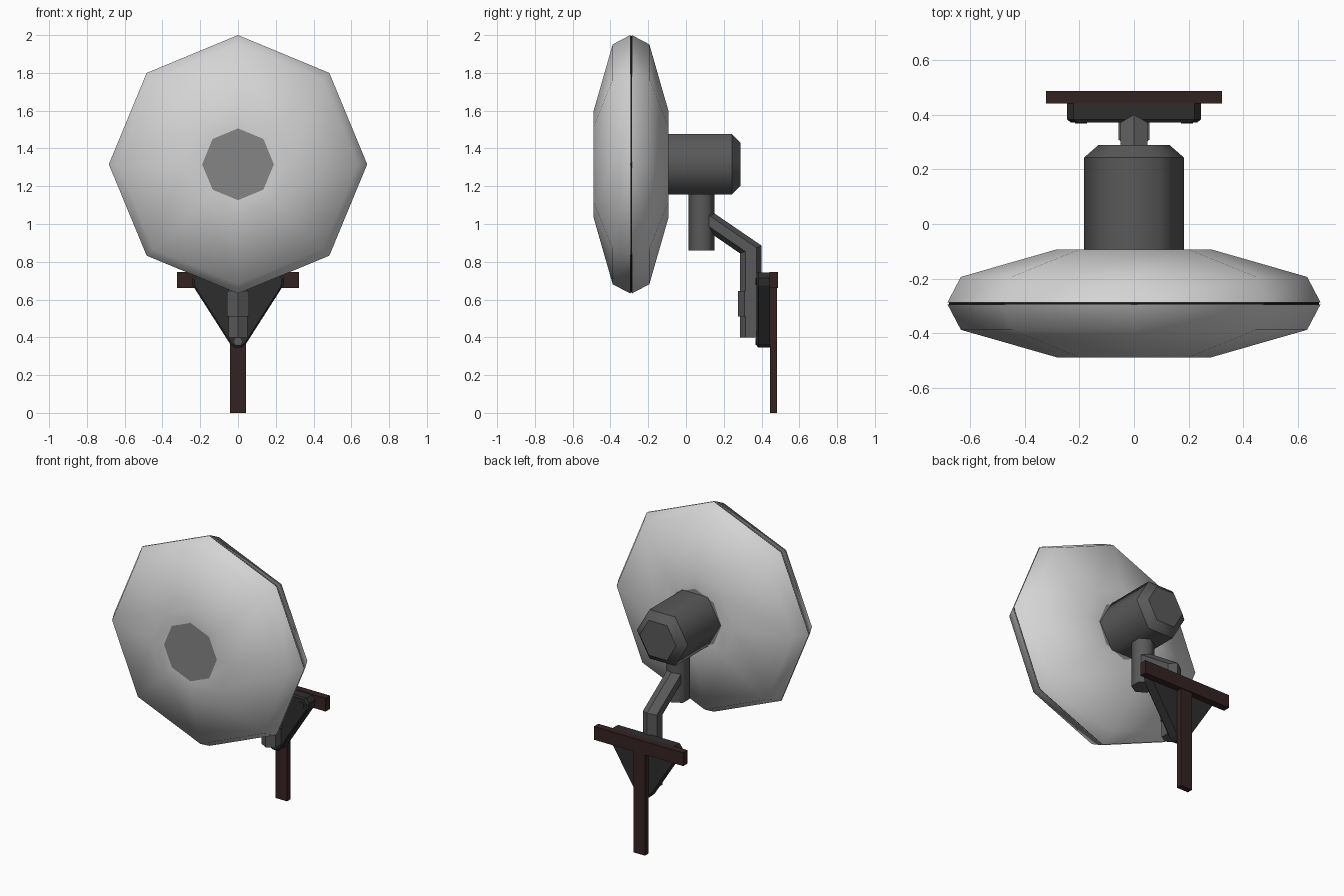
import bpy, bmesh, math
from mathutils import Vector

if "Cube" in bpy.data.objects:
    bpy.data.objects.remove(bpy.data.objects["Cube"])


def material(name, rgb):
    m = bpy.data.materials.new(name)
    m.diffuse_color = (*rgb, 1)
    m.use_nodes = True
    m.node_tree.nodes["Principled BSDF"].inputs["Base Color"].default_value = m.diffuse_color
    return m


CAGE = material("light_grey", (0.66, 0.66, 0.66))
CAP = material("mid_grey", (0.235, 0.235, 0.235))
MOTOR = material("dark_grey", (0.10, 0.10, 0.10))
PLATE = material("charcoal", (0.027, 0.027, 0.027))
WOOD = material("dark_brown", (0.036, 0.016, 0.016))
BLACK = material("black", (0.008, 0.008, 0.008))


def loft(name, rings, mat, smooth=False, sharp_rings=False, cap_mat=None):
    """Skin a stack of equal rings, with a flat face at each end."""
    bm = bmesh.new()
    loops = [[bm.verts.new(p) for p in ring] for ring in rings]
    n = len(loops[0])
    for a, b in zip(loops, loops[1:]):
        for i in range(n):
            j = (i + 1) % n
            bm.faces.new((a[i], a[j], b[j], b[i])).smooth = smooth
    first = bm.faces.new(loops[0])
    bm.faces.new(loops[-1])
    if cap_mat:
        first.material_index = 1
    if sharp_rings:
        for loop in loops:
            for i in range(n):
                e = bm.edges.get((loop[i], loop[(i + 1) % n]))
                if e:
                    e.smooth = False
    bmesh.ops.recalc_face_normals(bm, faces=bm.faces)
    me = bpy.data.meshes.new(name)
    bm.to_mesh(me)
    bm.free()
    me.materials.append(mat)
    if cap_mat:
        me.materials.append(cap_mat)
    ob = bpy.data.objects.new(name, me)
    bpy.context.collection.objects.link(ob)
    return ob


def ring_y(y, r, n, cx=0, cz=1.316):
    """Regular ring facing along y, first corner on +x."""
    return [(cx + r * math.cos(2 * math.pi * i / n), y,
             cz + r * math.sin(2 * math.pi * i / n)) for i in range(n)]


def hex_ring(y, z, u, half_x):
    """Hexagon section: points at +-u in the yz plane, flats at +-x."""
    c, u = Vector((0, y, z)), Vector((0, *u))
    x = Vector((half_x, 0, 0))
    return [c + u, c + u / 2 + x, c - u / 2 + x,
            c - u, c - u / 2 - x, c + u / 2 - x]


def box(name, x, y0, y1, z0, z1, mat):
    loft(name, [[(-x, y, z0), (x, y, z0), (x, y, z1), (-x, y, z1)]
                for y in (y0, y1)], mat)


# Fan cage: two mirrored eight-sided shells with a dark seam between
MID = -0.291
for name, s in (("cage_front", -1), ("cage_back", 1)):
    profile = [(0.198, 0.19), (0.198, 0.283), (0.097, 0.635), (0.004, 0.684)]
    loft(name, [ring_y(MID + s * d, r, 8) for d, r in profile],
         CAGE, smooth=True, cap_mat=CAP)
loft("cage_seam", [ring_y(MID + d, 0.678, 8) for d in (-0.006, 0.006)], BLACK)

# Motor housing with tapered back
loft("motor_housing", [ring_y(y, r, 6) for y, r in
                       ((-0.10, 0.184), (0.243, 0.184), (0.289, 0.131))],
     MOTOR, smooth=True, sharp_rings=True)

# Pivot post under the motor, bent arm and its sleeve
loft("pivot_post", [hex_ring(0.082, z, (0.07, 0), 0.06) for z in (0.86, 1.22)],
     MOTOR, smooth=True)
loft("bent_arm", [hex_ring(0.343, 0.40, (0.058, 0), 0.05),
                  hex_ring(0.343, 0.865, (0.058, 0.02), 0.05),
                  hex_ring(0.08, 1.045, (0.028, 0.04), 0.05)], MOTOR)
loft("arm_sleeve", [hex_ring(0.343, z, (0.068, 0), 0.057)
                    for z in (0.51, 0.645)], MOTOR)

# Triangular wall plate with clipped corners and a chamfered front
half = [(0.02, 0.345), (0.042, 0.365), (0.24, 0.675), (0.245, 0.715),
        (0.222, 0.743)]
outline = half + [(-x, z) for x, z in reversed(half)]
loft("wall_plate", [[(x * k, y, 0.60 + (z - 0.60) * k) for x, z in outline]
                    for y, k in ((0.445, 1), (0.383, 1), (0.373, 0.95))], PLATE)

# Plate bolts
for i, (x, z) in enumerate(((-0.195, 0.695), (0.195, 0.695), (0, 0.378))):
    loft(f"plate_bolt_{i + 1}", [ring_y(y, 0.022, 6, x, z)
                                 for y in (0.368, 0.40)], MOTOR if x == 0 else PLATE)

# Wooden post and crossbar
box("wood_post", 0.042, 0.444, 0.482, 0.0, 0.70, WOOD)
box("wood_crossbar", 0.322, 0.442, 0.488, 0.66, 0.746, WOOD)
